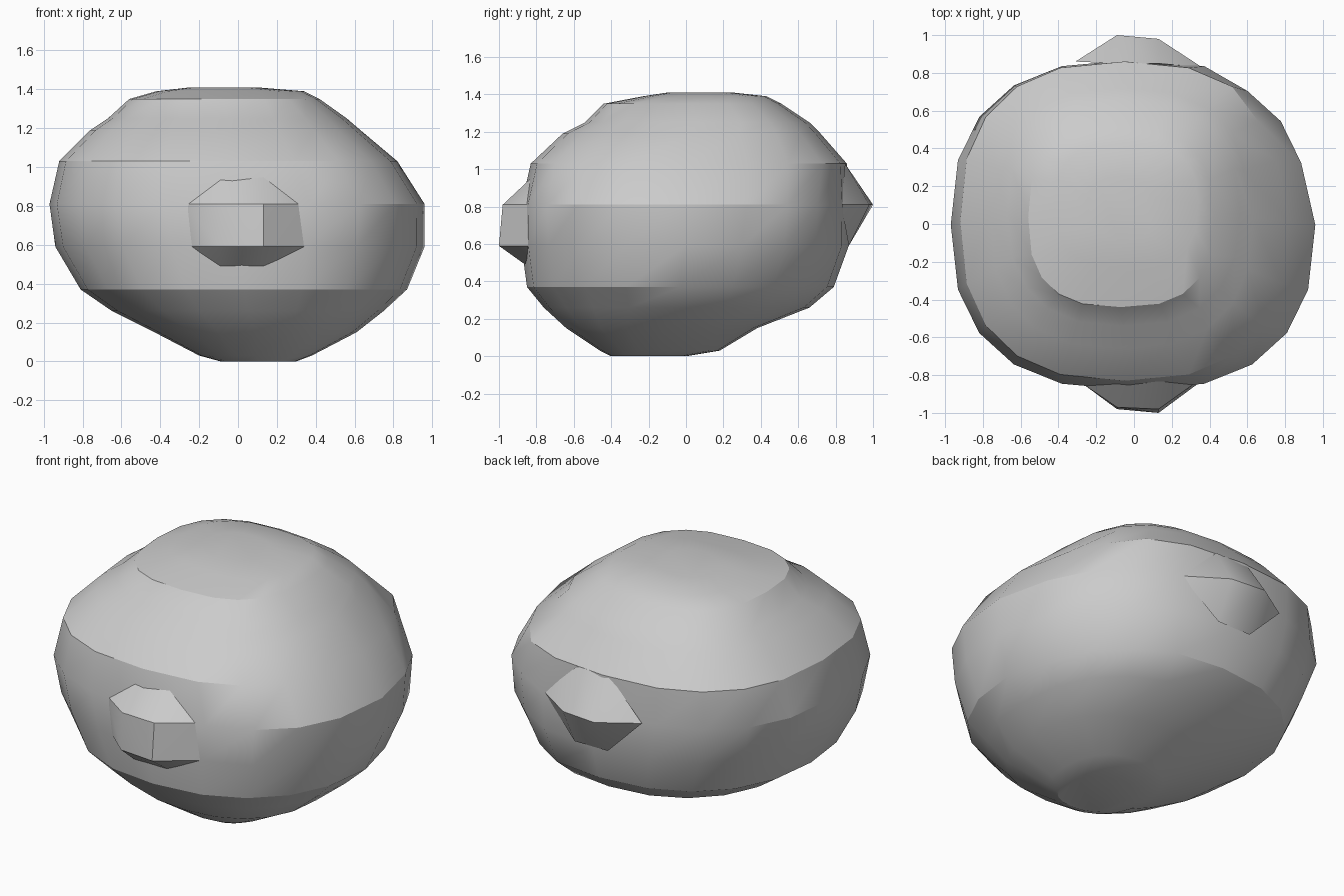
import bpy
import bmesh
from math import cos, sin, pi, copysign, radians

cube = bpy.data.objects.get("Cube")
if cube:
    bpy.data.objects.remove(cube, do_unlink=True)

grey = bpy.data.materials.new("stone grey")
grey.use_nodes = True
grey.diffuse_color = (0.6, 0.6, 0.6, 1)
grey.node_tree.nodes["Principled BSDF"].inputs["Base Color"].default_value = (0.6, 0.6, 0.6, 1)


def finish(bm, name, angle):
    bmesh.ops.recalc_face_normals(bm, faces=bm.faces)
    mesh = bpy.data.meshes.new(name)
    bm.to_mesh(mesh)
    bm.free()
    mesh.materials.append(grey)
    obj = bpy.data.objects.new(name, mesh)
    bpy.context.collection.objects.link(obj)
    bpy.ops.object.select_all(action='DESELECT')
    obj.select_set(True)
    bpy.context.view_layer.objects.active = obj
    bpy.ops.object.shade_smooth_by_angle(angle=radians(angle))


def rounded(v, power):
    # Squared ellipse coordinate: lower power gives fuller corners
    return copysign(abs(v) ** power, v)


# Boulder cross-sections: height, x min, x max, y min, y max, corner power
RINGS = [
    (0.00, -0.09, 0.30, -0.40, 0.00, 0.85),
    (0.03, -0.20, 0.38, -0.46, 0.18, 0.85),
    (0.15, -0.43, 0.61, -0.64, 0.38, 0.85),
    (0.26, -0.65, 0.75, -0.76, 0.66, 0.88),
    (0.37, -0.81, 0.87, -0.85, 0.79, 0.88),
    (0.59, -0.94, 0.96, -0.88, 0.87, 0.86),
    (0.81, -0.97, 0.96, -0.88, 0.87, 0.80),
    (1.03, -0.92, 0.82, -0.83, 0.86, 0.80),
    (1.19, -0.76, 0.63, -0.66, 0.72, 0.80),
    (1.25, -0.67, 0.56, -0.54, 0.66, 0.80),
    (1.35, -0.56, 0.42, -0.44, 0.51, 0.75),
    (1.39, -0.42, 0.34, -0.23, 0.43, 0.75),
    (1.41, -0.25, 0.10, -0.10, 0.25, 0.80),
]
SIDES = 20

# Boulder body, lofted through the rings
bm = bmesh.new()
loops = []
for z, x0, x1, y0, y1, power in RINGS:
    loop = []
    for i in range(SIDES):
        a = 2 * pi * i / SIDES
        x = (x0 + x1) / 2 + (x1 - x0) / 2 * rounded(cos(a), power)
        y = (y0 + y1) / 2 + (y1 - y0) / 2 * rounded(sin(a), power)
        # Worn back left corner, and a shallow hollow in the right flank
        worn = x > 0.55 and y > 0.25 and z > 0.3
        hollow = x < -0.6 and 0.25 < y < 0.7 and 0.5 < z < 0.7
        if worn or hollow:
            x, y = x * 0.96, y * 0.96
        loop.append(bm.verts.new((x, y, z)))
    loops.append(loop)
for low, high in zip(loops, loops[1:]):
    for i in range(SIDES):
        j = (i + 1) % SIDES
        bm.faces.new((low[i], low[j], high[j], high[i]))
bm.faces.new(loops[0])
bm.faces.new(loops[-1])
finish(bm, "boulder_body", 25)


def knob(name, points):
    bm = bmesh.new()
    for p in points:
        bm.verts.new(p)
    bmesh.ops.convex_hull(bm, input=bm.verts)
    loose = [v for v in bm.verts if not v.link_faces]
    bmesh.ops.delete(bm, geom=loose, context='VERTS')
    finish(bm, name, 35)


# Blunt knob with an undercut on the front
knob("front_knob", [
    (-0.09, -0.97, 0.81), (0.13, -0.98, 0.81),
    (-0.09, -0.98, 0.59), (0.13, -1.00, 0.59),
    (-0.24, -0.85, 0.59), (0.36, -0.83, 0.59),
    (-0.28, -0.84, 0.81), (0.34, -0.83, 0.81),
    (-0.09, -0.82, 0.96), (0.13, -0.82, 0.96),
    (-0.09, -0.86, 0.49), (0.13, -0.86, 0.49)])

# Pointed ridge on the back
knob("back_knob", [
    (-0.09, 1.00, 0.81), (0.13, 0.98, 0.81),
    (-0.31, 0.86, 0.81), (0.36, 0.83, 0.81),
    (-0.09, 0.85, 1.03), (0.13, 0.85, 1.03),
    (-0.09, 0.87, 0.59), (0.13, 0.87, 0.59)])
